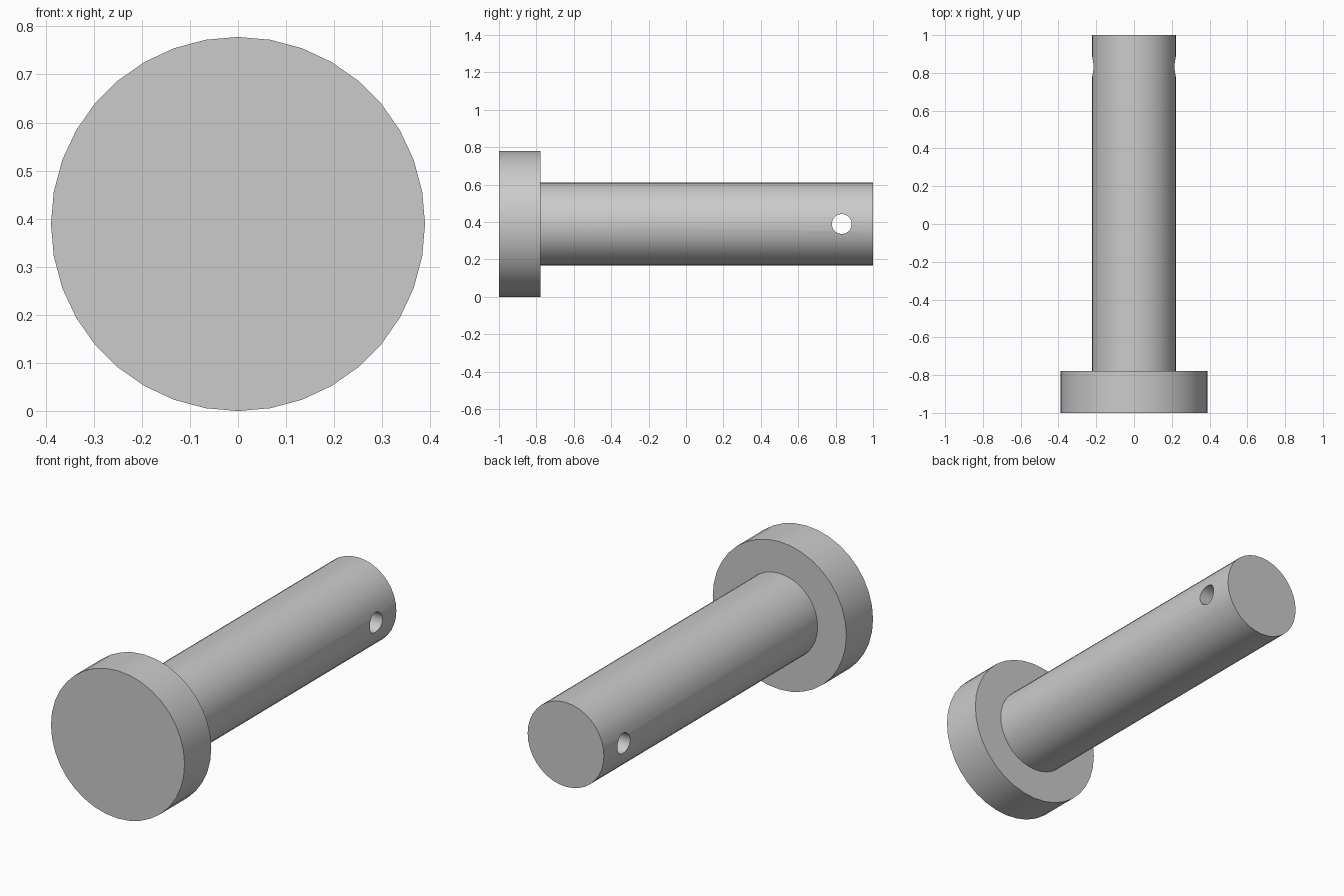
import bpy, bmesh, math
from mathutils import Matrix, Vector

cube = bpy.data.objects.get("Cube")
if cube:
    bpy.data.objects.remove(cube, do_unlink=True)

HEAD_R, SHANK_R, HOLE_R = 0.389, 0.222, 0.053
SHOULDER_Y, HOLE_Y = -0.778, 0.833
SIDES = 36

steel = bpy.data.materials.new("steel grey")
steel.use_nodes = True
grey = (0.6, 0.6, 0.6, 1.0)
steel.diffuse_color = grey
steel.node_tree.nodes["Principled BSDF"].inputs["Base Color"].default_value = grey


def add_object(name, bm):
    bmesh.ops.recalc_face_normals(bm, faces=bm.faces)
    mesh = bpy.data.meshes.new(name)
    bm.to_mesh(mesh)
    bm.free()
    mesh.materials.append(steel)
    obj = bpy.data.objects.new(name, mesh)
    bpy.context.collection.objects.link(obj)
    return obj


# Headed pin: a stepped profile turned around the y axis
profile = [(HEAD_R, -1), (HEAD_R, SHOULDER_Y), (SHANK_R, SHOULDER_Y), (SHANK_R, 1)]
bm = bmesh.new()
rings = []
for radius, y in profile:
    angles = [math.tau * i / SIDES for i in range(SIDES)]
    rings.append([bm.verts.new((radius * math.sin(a), y, HEAD_R + radius * math.cos(a)))
                  for a in angles])
for ring, following in zip(rings, rings[1:]):
    for i in range(SIDES):
        j = (i + 1) % SIDES
        bm.faces.new((ring[i], ring[j], following[j], following[i]))
bm.faces.new(rings[0])
bm.faces.new(rings[-1])
pin = add_object("headed_pin", bm)

# Cross hole near the shank end
bm = bmesh.new()
bmesh.ops.create_cone(bm, cap_ends=True, segments=SIDES, radius1=HOLE_R, radius2=HOLE_R, depth=1,
                      matrix=Matrix.Translation(Vector((0, HOLE_Y, HEAD_R)))
                      @ Matrix.Rotation(math.pi / 2, 4, 'Y'))
cutter = add_object("hole_cutter", bm)
cutter.hide_render = True

cut = pin.modifiers.new("cross hole", 'BOOLEAN')
cut.operation = 'DIFFERENCE'
cut.solver = 'EXACT'
cut.object = cutter

# Bake the hole, then smooth the round surfaces and keep the rims sharp
bpy.ops.object.select_all(action='DESELECT')
pin.select_set(True)
bpy.context.view_layer.objects.active = pin
bpy.ops.object.modifier_apply(modifier=cut.name)
bpy.data.objects.remove(cutter, do_unlink=True)
bpy.ops.object.shade_smooth_by_angle(angle=math.radians(30))
